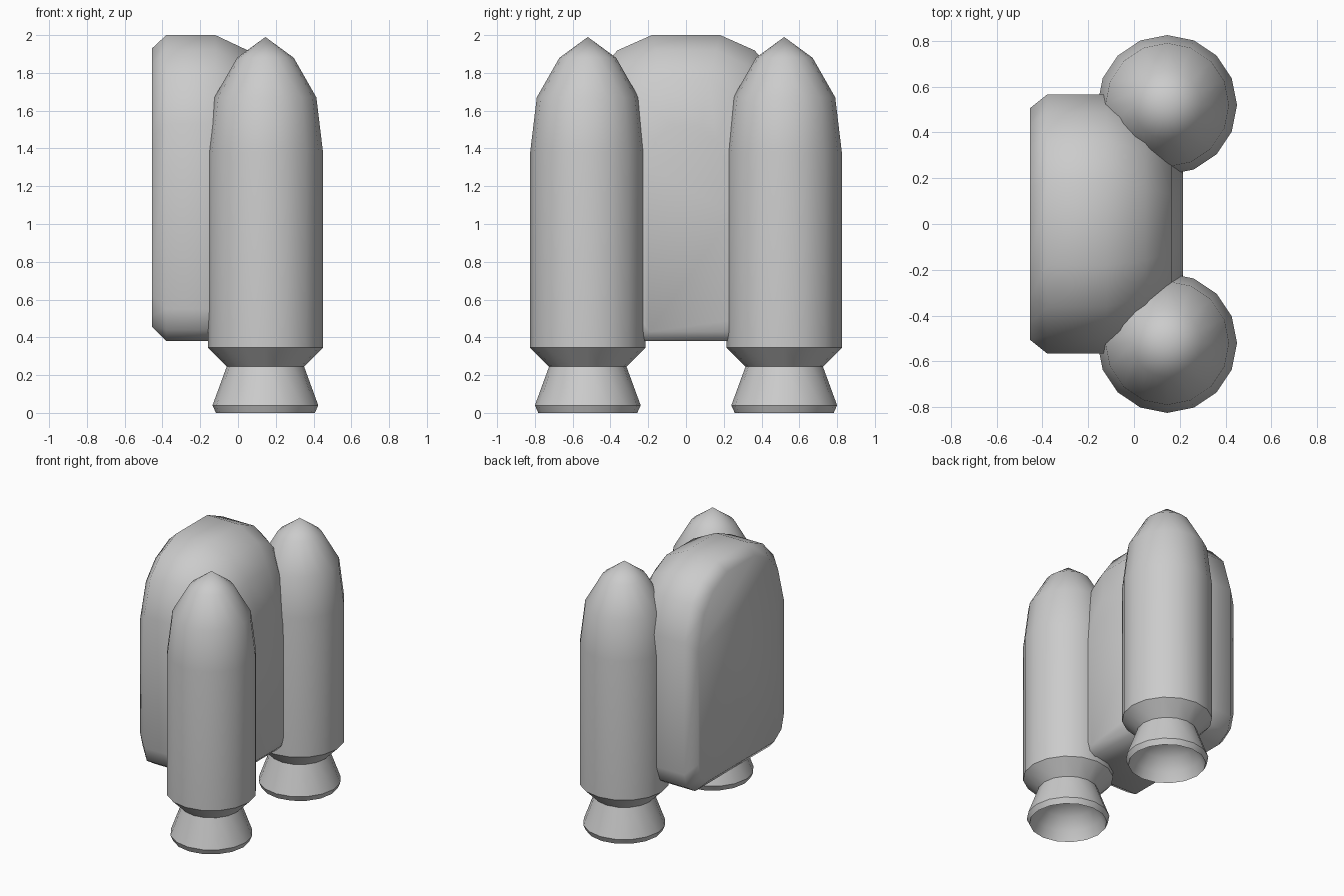
import bpy, bmesh, math

if "Cube" in bpy.data.objects:
    bpy.data.objects.remove(bpy.data.objects["Cube"])


def finish(bm, name, angle):
    bmesh.ops.remove_doubles(bm, verts=bm.verts, dist=1e-5)
    bmesh.ops.recalc_face_normals(bm, faces=bm.faces)
    mesh = bpy.data.meshes.new(name)
    bm.to_mesh(mesh)
    bm.free()
    obj = bpy.data.objects.new(name, mesh)
    bpy.context.collection.objects.link(obj)
    bpy.ops.object.select_all(action='DESELECT')
    obj.select_set(True)
    bpy.context.view_layer.objects.active = obj
    bpy.ops.object.shade_smooth_by_angle(angle=math.radians(angle))
    return obj


def bridge(bm, rings):
    for a, b in zip(rings, rings[1:]):
        for i in range(len(a)):
            j = (i + 1) % len(a)
            bm.faces.new((a[i], a[j], b[j], b[i]))


# Arched outline of the pack at one depth, from half width, bottom and top
def outline(w, bottom, top):
    half = [(0.32 * w, top), (0.64 * w, top - 0.08), (0.86 * w, top - 0.21),
            (w, top - 0.47), (w, bottom + 0.17), (0.94 * w, bottom + 0.06),
            (0.77 * w, bottom)]
    return half + [(-y, z) for y, z in reversed(half)]


# Main pack: arched slab with chamfered flat side and rounded bulging side
sections = [(-0.455, 0.505, 0.455, 1.93), (-0.38, 0.565, 0.38, 2.0),
            (-0.12, 0.565, 0.38, 2.0), (0.05, 0.50, 0.38, 1.92),
            (0.165, 0.38, 0.38, 1.77), (0.215, 0.25, 0.43, 1.52)]
bm = bmesh.new()
rings = [[bm.verts.new((x, y, z)) for y, z in outline(w, b, t)]
         for x, w, b, t in sections]
bridge(bm, rings)
bm.faces.new(rings[0])
bm.faces.new(rings[-1])
finish(bm, "main_pack", 50)

# Two rocket tanks: pointed cap, cylinder, shoulder, flared hollow nozzle
profile = [(0.15, 1.88), (0.27, 1.67), (0.305, 1.38), (0.305, 0.345),
           (0.205, 0.245), (0.28, 0.04), (0.262, 0.0), (0.235, 0.07),
           (0.18, 0.15), (0.10, 0.195)]
SIDES = 16
for side, label in ((-1, "front"), (1, "back")):
    cx, cy = 0.145, 0.52 * side
    bm = bmesh.new()
    rings = [[bm.verts.new((cx + r * math.cos(2 * math.pi * i / SIDES),
                            cy + r * math.sin(2 * math.pi * i / SIDES), z))
              for i in range(SIDES)] for r, z in profile]
    bridge(bm, rings)
    for ring, z in ((rings[0], 1.99), (rings[-1], 0.21)):
        tip = bm.verts.new((cx, cy, z))
        for i in range(SIDES):
            bm.faces.new((ring[i], ring[(i + 1) % SIDES], tip))
    finish(bm, label + "_rocket_tank", 35)
